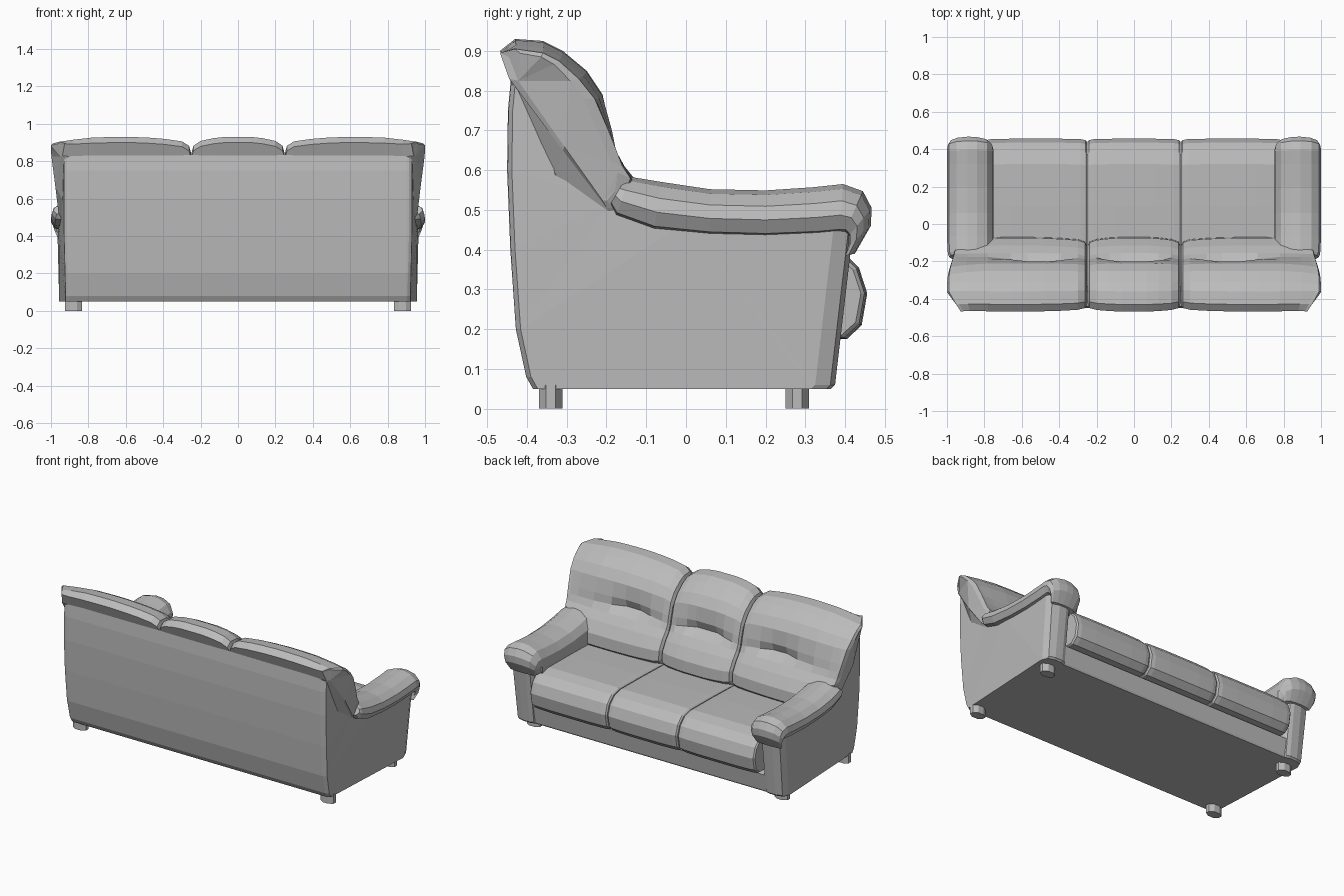
import bpy, bmesh, math

if "Cube" in bpy.data.objects:
    bpy.data.objects.remove(bpy.data.objects["Cube"])

grey = bpy.data.materials.new("upholstery grey")
grey.diffuse_color = (0.5, 0.5, 0.5, 1)
grey.use_nodes = True
grey.node_tree.nodes["Principled BSDF"].inputs["Base Color"].default_value = grey.diffuse_color


def clamp(v):
    return max(0, min(1, v))


def loft(name, rings):
    """Skin a list of equal-length closed rings and cap both ends (flat faces)."""
    bm = bmesh.new()
    vs = [[bm.verts.new(p) for p in r] for r in rings]
    n = len(rings[0])
    for a, b in zip(vs, vs[1:]):
        for i in range(n):
            j = (i + 1) % n
            bm.faces.new((a[i], a[j], b[j], b[i]))
    caps = [bm.faces.new(vs[0]), bm.faces.new(vs[-1])]
    bmesh.ops.recalc_face_normals(bm, faces=bm.faces)
    bmesh.ops.triangulate(bm, faces=caps)
    me = bpy.data.meshes.new(name)
    bm.to_mesh(me)
    bm.free()
    me.materials.append(grey)
    bpy.context.collection.objects.link(bpy.data.objects.new(name, me))


def pair(name, rings):
    """Right part plus its mirror image."""
    loft(name + "_right", rings)
    loft(name + "_left", [[(-x, y, z) for x, y, z in r] for r in rings])


# Back panel and base
back = [(-.385, .05), (-.402, .08), (-.428, .2), (-.442, .4), (-.45, .6), (-.448, .75), (-.44, .835)]
panel = back + [(-.36, .835), (-.33, .05)]
loft("back_panel", [[(x, y, z) for y, z in panel] for x in (-.9, .9)])
base = [(-.385, .05), (.355, .05), (.36, .06), (.375, .165), (.3, .175), (-.385, .175)]
loft("base", [[(x, y, z) for y, z in base] for x in (-.84, .84)])

# Side panels: narrower at the back, rounded front and back corners
side = back + [(-.43, .835), (-.19, .52), (0, .47), (.41, .47), (.42, .445), (.375, .06), (.365, .05)]


def side_ring(x, back_in, front_in, flare):
    ring = []
    for y, z in side:
        px = x - flare * (.035 * clamp((.1 - y) / .5) + .01 * clamp((.45 - z) / .4))
        if y < -.35:
            y += back_in
        elif y > .3:
            y -= front_in
        ring.append((px, y, z))
    return ring


pair("side_panel", [side_ring(*s) for s in
     [(.81, 0, .03, 0), (.825, 0, .008, 0), (.85, 0, 0, 0), (.90, 0, 0, 0),
      (.95, .002, .012, 1), (.966, .012, .05, 1)]])

# Padded arms: each station is top (y, z) and bottom (y, z) of the section, then width scale
section = [(.95, 0), (.98, .05), (1.0, .35), (.99, .65), (.95, .9), (.89, 1), (.84, .97),
           (.785, .78), (.755, .4), (.75, 0), (.755, -.6), (.82, -.6), (.92, -.1)]
stations = [(-.155, .575, -.19, .515, .9), (-.14, .583, -.175, .488, .96), (-.06, .57, -.08, .453, 1),
            (.06, .552, .06, .439, 1), (.2, .549, .2, .435, 1), (.32, .557, .33, .44, 1),
            (.395, .565, .385, .445, 1), (.445, .547, .4, .445, .98), (.467, .505, .41, .435, .92),
            (.465, .46, .41, .41, .84), (.425, .39, .40, .385, .7)]
pair("arm", [[(.875 + (x - .875) * w, by + (ty - by) * t, bz + (tz - bz) * t) for x, t in section]
             for ty, tz, by, bz, w in stations])

# Seat cushions
seat = [(-.2, .2), (-.2, .405), (.1, .415), (.32, .418), (.39, .4), (.435, .355), (.456, .29),
        (.442, .21), (.405, .175), (.2, .175)]


def seat_rings(x0, x1):
    rings = []
    for d, k in [(.002, .91), (.01, .96), (.035, .985), (.14, 1)]:
        rings += [(x0 + d, k), (x1 - d, k)]
    return [[(x, .1 + (y - .1) * (k * .5 + .5), .29 + (z - .29) * k) for y, z in seat]
            for x, k in sorted(rings)]


loft("seat_middle", seat_rings(-.25, .25))
pair("seat_outer", seat_rings(.25, .80))

# Back cushions: full profile, and the wing profile at the outer end
full = [(-.12, .36), (-.07, .42), (-.075, .49), (-.115, .56), (-.155, .61), (-.175, .65), (-.185, .70),
        (-.21, .79), (-.25, .85), (-.31, .90), (-.36, .925), (-.43, .93), (-.468, .90), (-.44, .83), (-.40, .36)]
wing = [(-.20, .505), (-.185, .505), (-.155, .53), (-.14, .58), (-.16, .61), (-.175, .65), (-.195, .70),
        (-.23, .78), (-.27, .83), (-.32, .875), (-.36, .895), (-.43, .905), (-.468, .895), (-.445, .83), (-.31, .65)]


def back_ring(x, k, tuft=0, w=0, end=0):
    ring = []
    for i, ((y, z), (wy, wz)) in enumerate(zip(full, wing)):
        if i in (5, 6):
            y -= tuft * (.045 if i == 5 else .015)       # pressed-in tuft
        y, z = -.3 + (y + .3) * k, .5 + (z - .5) * k      # shrink towards seams
        y, z = y + (wy - y) * w, z + (wz - z) * w
        taper = w * (.04 * clamp((.85 - z) / .33) + .065 * clamp((-.37 - y) / .1))
        y, z = y + (-.33 - .35 * (z - .76) - y) * end, z + (.76 - z) * end * .3   # rounded tip
        ring.append((x - taper, y, z))
    return ring


half = [(.248, .81, 0), (.238, .89, 0), (.2, .95, 0), (.13, .985, .5), (.07, 1, 1)]
loft("back_cushion_middle", [back_ring(-x, k, t) for x, k, t in half] +
     [back_ring(x, k, t) for x, k, t in half[::-1]])
pair("back_cushion_outer", [back_ring(*s) for s in
     [(.252, .81), (.262, .89), (.30, .945), (.39, .975, .4), (.47, .99, 1), (.57, 1, 1), (.66, 1, .3),
      (.78, .992, 0, 0), (.90, .975, 0, .35), (.965, .96, 0, .8), (.99, .95, 0, 1), (1.0, .95, 0, 1, .25)]])

# Feet
for y, tag in ((-.34, "back"), (.28, "front")):
    pair(tag + "_foot", [[(.88 + .05 * math.cos(a), y + .032 * math.sin(a), z)
         for a in [math.pi / 8 + i * math.pi / 4 for i in range(8)]] for z in (0, .06)])
